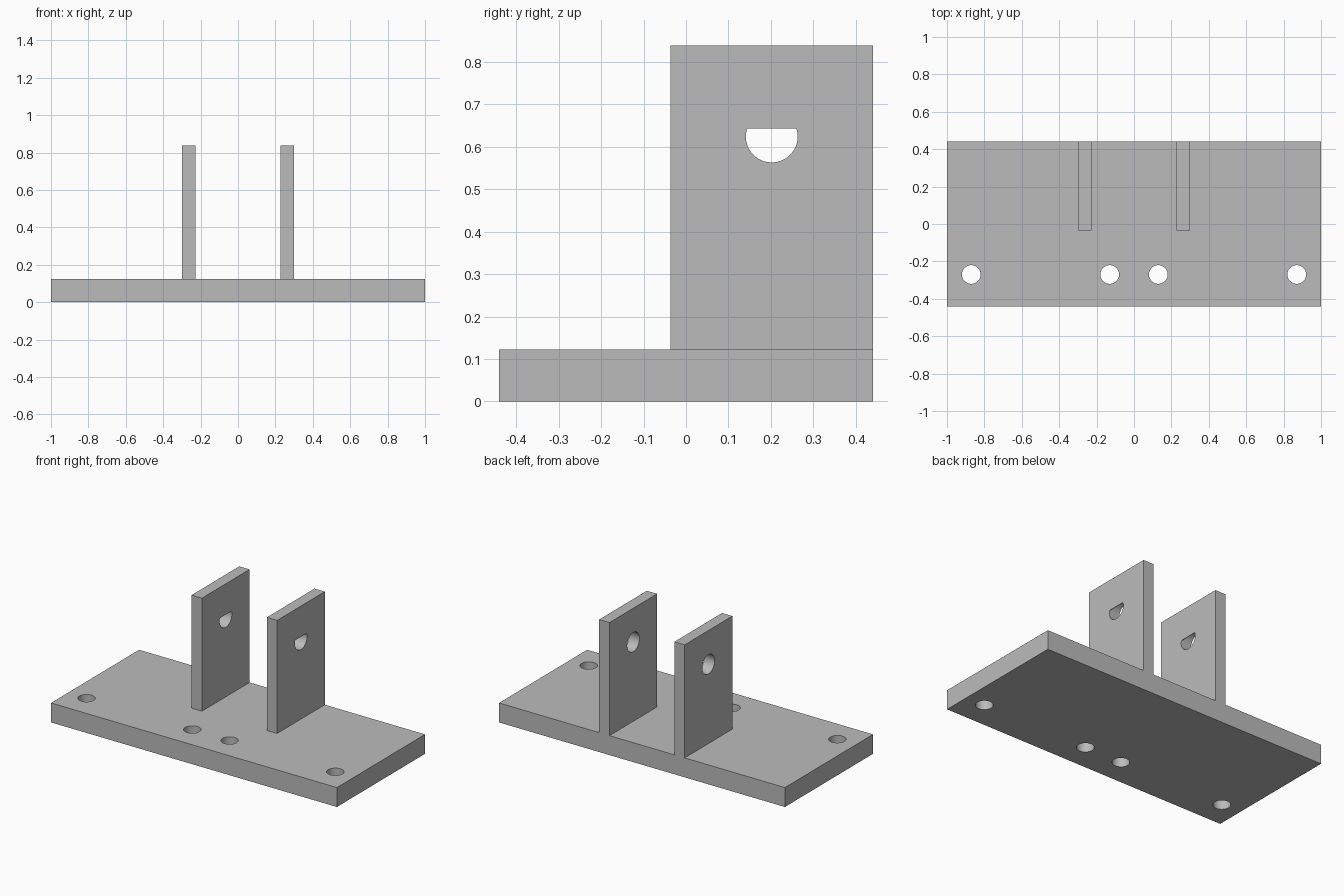
import bpy
import math
from mathutils import Matrix

default = bpy.data.objects.get("Cube")
if default:
    bpy.data.objects.remove(default, do_unlink=True)

# Single plain grey
GREY = (0.5, 0.5, 0.5, 1.0)
grey = bpy.data.materials.new("plain_grey")
grey.use_nodes = True
grey.diffuse_color = GREY
grey.node_tree.nodes["Principled BSDF"].inputs["Base Color"].default_value = GREY


def box(name, low, high):
    """Box between two opposite corners."""
    bpy.ops.mesh.primitive_cube_add(size=1)
    obj = bpy.context.object
    obj.name = name
    size = [b - a for a, b in zip(low, high)]
    centre = [(a + b) / 2 for a, b in zip(low, high)]
    obj.data.transform(Matrix.Translation(centre) @ Matrix.Diagonal((*size, 1)))
    obj.data.materials.append(grey)
    return obj


def cylinder(name, radius, depth, location, rotation=(0, 0, 0)):
    bpy.ops.mesh.primitive_cylinder_add(vertices=64, radius=radius, depth=depth,
                                        location=location, rotation=rotation)
    obj = bpy.context.object
    obj.name = name
    obj.data.materials.append(grey)
    return obj


def boolean(obj, tool, operation="DIFFERENCE"):
    """Apply a boolean and discard the tool."""
    mod = obj.modifiers.new("cut", "BOOLEAN")
    mod.operation = operation
    mod.solver = "EXACT"
    mod.object = tool
    bpy.context.view_layer.objects.active = obj
    bpy.ops.object.modifier_apply(modifier=mod.name)
    bpy.data.objects.remove(tool, do_unlink=True)


def smooth(obj):
    bpy.ops.object.select_all(action="DESELECT")
    obj.select_set(True)
    bpy.context.view_layer.objects.active = obj
    bpy.ops.object.shade_smooth_by_angle(angle=math.radians(30))


BASE_TOP, BACK = 0.123, 0.44

# Base plate with four bolt holes along the front
base = box("base_plate", (-1, -BACK, 0), (1, BACK, BASE_TOP))
for x in (-0.87, -0.13, 0.13, 0.87):
    boolean(base, cylinder("bolt_hole", 0.05, 1, (x, -0.27, 0)))
smooth(base)

# Two upright lugs; the pin hole is round, with a thin flat lip on the +x face
PIN_Y, PIN_Z, PIN_R = 0.202, 0.624, 0.061
LIP = 0.003
for name, x0 in (("right_lug", -0.299), ("left_lug", 0.227)):
    x1 = x0 + 0.072
    lug = box(name, (x0, -0.036, BASE_TOP), (x1, BACK, 0.838))
    centre = ((x0 + x1) / 2, PIN_Y, PIN_Z)
    turn = (0, math.pi / 2, 0)
    boolean(lug, cylinder("pin_hole", PIN_R, 0.2, centre, turn))
    smooth(lug)

    # Lip closing the top segment of the hole
    lip = cylinder(name + "_hole_lip", PIN_R, LIP, (x1 - LIP / 2, PIN_Y, PIN_Z), turn)
    boolean(lip, box("lip_trim", (x0 - 1, PIN_Y - 0.2, PIN_Z - 0.2),
                     (x1 + 1, PIN_Y + 0.2, 0.643)))
